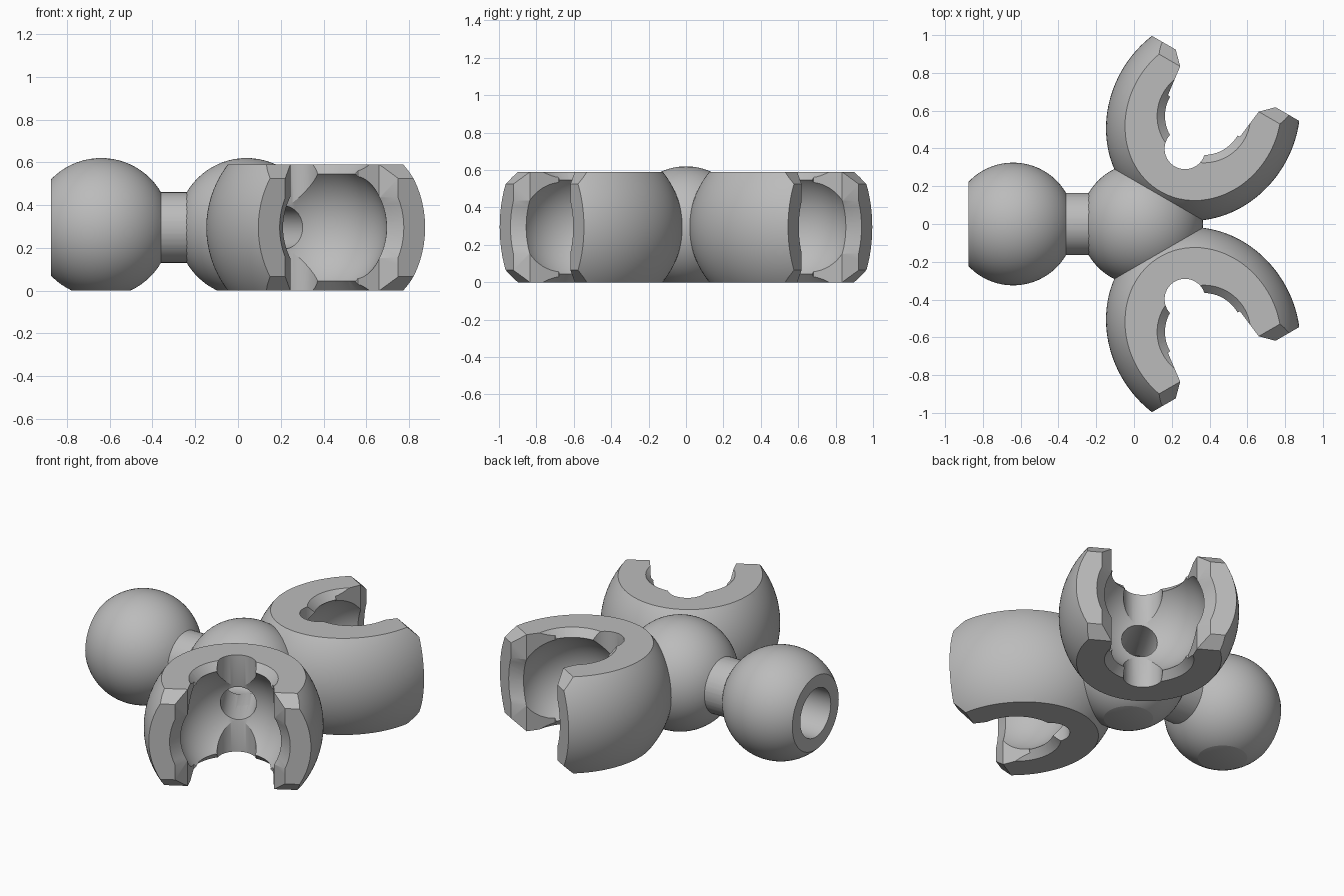
import bpy, bmesh, math
from mathutils import Matrix

if "Cube" in bpy.data.objects:
    bpy.data.objects.remove(bpy.data.objects["Cube"], do_unlink=True)

MID_Z = 0.295      # height of every joint axis
BALL_R = 0.325
HUB_X = 0.04
BALL_X = -0.64
SEGS = 72

grey = bpy.data.materials.new("plastic grey")
grey.use_nodes = True
grey.diffuse_color = (0.5, 0.5, 0.5, 1)
grey.node_tree.nodes["Principled BSDF"].inputs["Base Color"].default_value = (0.5, 0.5, 0.5, 1)


def finish(bm, name):
    bmesh.ops.recalc_face_normals(bm, faces=bm.faces)
    me = bpy.data.meshes.new(name)
    bm.to_mesh(me)
    bm.free()
    me.materials.append(grey)
    ob = bpy.data.objects.new(name, me)
    bpy.context.collection.objects.link(ob)
    return ob


def revolve(name, profile, axis="X"):
    """Closed solid from (along, radius) points turned around an axis."""
    bm = bmesh.new()
    rings = []
    for a, r in profile:
        ring = []
        for i in range(SEGS):
            t = 2 * math.pi * i / SEGS
            c, s = r * math.cos(t), r * math.sin(t)
            ring.append(bm.verts.new((a, c, s) if axis == "X" else (c, s, a)))
        rings.append(ring)
    for low, high in zip(rings, rings[1:]):
        for i in range(SEGS):
            j = (i + 1) % SEGS
            bm.faces.new((low[i], low[j], high[j], high[i]))
    bm.faces.new(rings[0])
    bm.faces.new(rings[-1])
    return finish(bm, name)


def prism(name, points, depth, upright):
    """Outline in x-y (upright) or x-z, extruded both ways along the third axis."""
    bm = bmesh.new()
    ends = [[bm.verts.new((x, v, d) if upright else (x, d, v)) for x, v in points]
            for d in (-depth, depth)]
    n = len(points)
    for i in range(n):
        j = (i + 1) % n
        bm.faces.new((ends[0][i], ends[0][j], ends[1][j], ends[1][i]))
    bm.faces.new(ends[0])
    bm.faces.new(ends[1])
    return finish(bm, name)


def sphere(name, x, radius):
    bm = bmesh.new()
    bmesh.ops.create_uvsphere(bm, u_segments=SEGS, v_segments=SEGS // 2, radius=radius,
                              matrix=Matrix.Translation((x, 0, 0)))
    return finish(bm, name)


def combine(ob, other, op):
    """Apply a boolean and discard the helper."""
    other.hide_render = True
    mod = ob.modifiers.new(op.lower(), "BOOLEAN")
    mod.operation, mod.solver, mod.object = op, "EXACT", other
    bpy.context.view_layer.objects.active = ob
    bpy.ops.object.modifier_apply(modifier=mod.name)
    bpy.data.objects.remove(other, do_unlink=True)


def place(ob, angle=0):
    ob.data.transform(Matrix.Translation((HUB_X, 0, MID_Z)) @ Matrix.Rotation(angle, 4, "Z"))
    for o in bpy.context.selected_objects:
        o.select_set(False)
    ob.select_set(True)
    bpy.context.view_layer.objects.active = ob
    bpy.ops.object.shade_smooth_by_angle(angle=math.radians(25))


def make_bore(angle):
    """Channel through the hub in line with a socket."""
    bore = revolve("channel_cutter", [(0, 0.1), (0.5, 0.1)])
    bore.data.transform(Matrix.Rotation(angle, 4, "Z"))
    return bore


ANGLES = {"left_socket": math.radians(60), "right_socket": math.radians(-60)}

# Stem: ball, neck and hub in one solid, flattened below and at the ball's end
ball_x = BALL_X - HUB_X
stem = sphere("ball_and_hub", 0, BALL_R)
combine(stem, sphere("ball", ball_x, BALL_R), "UNION")
combine(stem, revolve("neck", [(ball_x, 0.165), (0, 0.165)]), "UNION")
trim = [(ball_x - 0.235, -MID_Z), (0.5, -MID_Z), (0.5, 0.5), (ball_x - 0.235, 0.5)]
combine(stem, prism("stem_trim", trim, 0.6, False), "INTERSECT")
combine(stem, revolve("bore_cutter", [(-1.1, 0.147), (-0.4, 0.147), (0.02, 0.1)]), "DIFFERENCE")
for a in ANGLES.values():
    combine(stem, make_bore(a), "DIFFERENCE")
place(stem)

# Sockets: barrel body with a spherical cavity, open mouth and snap notches
START, TIP, CENTRE = 0.17, 0.89, 0.652
CHAMFER = 0.065
for name, a in ANGLES.items():
    barrel = []
    for i in range(41):
        x = START + (0.95 - START) * i / 40
        barrel.append((x, 0.497 * math.sqrt(1 - ((x - CENTRE) / 0.563) ** 2)))
    socket = revolve(name, barrel)

    # Flat top and bottom, chamfered at the tips
    shoulder, tip_z = TIP - CHAMFER, MID_Z - CHAMFER
    side = [(0, -MID_Z), (shoulder, -MID_Z), (TIP, -tip_z),
            (TIP, tip_z), (shoulder, MID_Z), (0, MID_Z)]
    combine(socket, prism("slab_trim", side, 0.8, False), "INTERSECT")

    # Cavity and its round openings above and below
    combine(socket, sphere("cavity_cutter", 0.66, BALL_R), "DIFFERENCE")
    opening = revolve("opening_cutter", [(-0.35, 0.3), (-0.25, 0.205), (0.25, 0.205), (0.35, 0.3)], "Z")
    opening.data.transform(Matrix.Translation((0.66, 0, 0)))
    combine(socket, opening, "DIFFERENCE")

    # Notch at the back of both openings
    notch = revolve("notch_cutter", [(-0.4, 0.108), (0.4, 0.108)], "Z")
    notch.data.transform(Matrix.Translation((0.46, 0, 0)))
    combine(socket, notch, "DIFFERENCE")

    # Mouth with flared lips
    half = [(0.66, 0.22), (shoulder, 0.24), (1.0, 0.415)]
    mouth = half + [(x, -y) for x, y in reversed(half)]
    combine(socket, prism("mouth_cutter", mouth, 0.5, True), "DIFFERENCE")
    combine(socket, revolve("lip_cutter", [(0.7, 0.2), (0.82, 0.275), (1.0, 0.43)]), "DIFFERENCE")
    combine(socket, revolve("channel_cutter", [(0, 0.1), (0.5, 0.1)]), "DIFFERENCE")
    place(socket, a)
